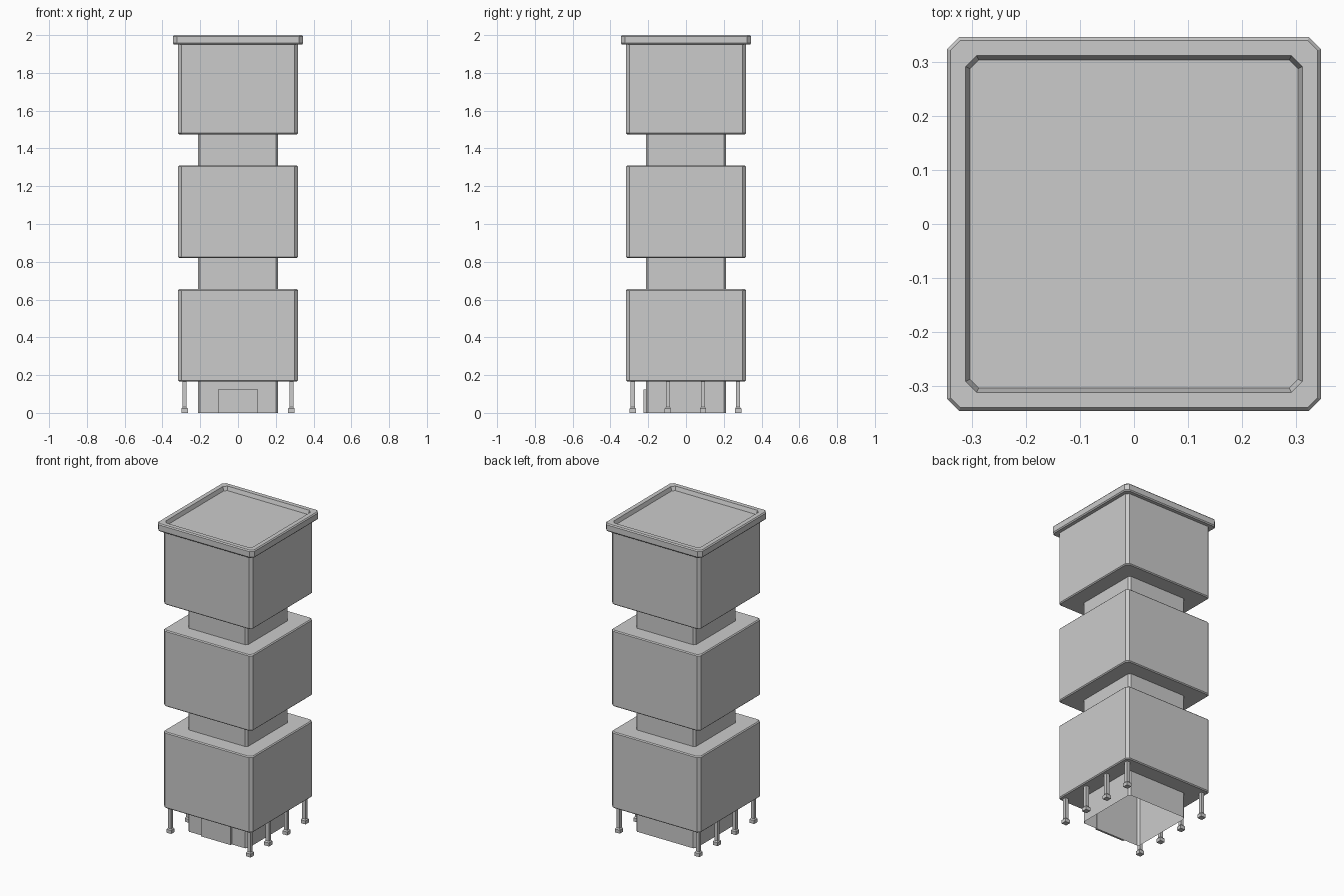
import bpy
import bmesh

cube = bpy.data.objects.get("Cube")
if cube:
    bpy.data.objects.remove(cube, do_unlink=True)

# Single plain grey for every part
grey = bpy.data.materials.new("plain_grey")
grey.use_nodes = True
colour = (0.6, 0.6, 0.6, 1)
grey.diffuse_color = colour
grey.node_tree.nodes["Principled BSDF"].inputs["Base Color"].default_value = colour


def octagon(half, cut, z):
    """Square outline with its corners cut off."""
    a, b = half, half - cut
    outline = [(a, -b), (a, b), (b, a), (-b, a), (-a, b), (-a, -b), (-b, -a), (b, -a)]
    return [(x, y, z) for x, y in outline]


def square(half, z, x=0, y=0):
    return [(x + i * half, y + j * half, z) for i, j in ((-1, -1), (1, -1), (1, 1), (-1, 1))]


def loft(name, rings, cap_bottom=False, cap_top=False):
    """Join a stack of outlines with flat faces."""
    bm = bmesh.new()
    loops = [[bm.verts.new(p) for p in ring] for ring in rings]
    for low, high in zip(loops, loops[1:]):
        n = len(low)
        for i in range(n):
            j = (i + 1) % n
            bm.faces.new((low[i], low[j], high[j], high[i]))
    if cap_bottom:
        bm.faces.new(loops[0][::-1])
    if cap_top:
        bm.faces.new(loops[-1])
    mesh = bpy.data.meshes.new(name)
    bm.to_mesh(mesh)
    bm.free()
    mesh.materials.append(grey)
    obj = bpy.data.objects.new(name, mesh)
    bpy.context.collection.objects.link(obj)
    return obj


CORE, HALF, CUT, EDGE = 0.213, 0.317, 0.018, 0.006

# Hollow central core, open at the bottom
loft("core", [octagon(CORE, 0.013, 0), octagon(CORE, 0.013, 1.48)], cap_top=True)

# Three wide storeys wrapped around the core
for name, low, high in (("lower", 0.165, 0.655), ("middle", 0.82, 1.31), ("upper", 1.475, 1.957)):
    loft(name + "_storey", [
        octagon(CORE, 0.013, low),
        octagon(HALF - EDGE, CUT, low),
        octagon(HALF, CUT, low + EDGE),
        octagon(HALF, CUT, high - EDGE),
        octagon(HALF - EDGE, CUT, high),
        octagon(CORE, 0.013, high),
    ])

# Overhanging roof rim with a sunken roof deck
loft("roof_rim", [
    octagon(0.30, CUT, 1.95),
    octagon(0.339, 0.018, 1.95),
    octagon(0.345, 0.022, 1.957),
    octagon(0.345, 0.022, 1.993),
    octagon(0.339, 0.018, 2.0),
    octagon(0.311, 0.02, 2.0),
    octagon(0.303, 0.016, 1.975),
], cap_top=True)

# Door slab on the front of the core
door = loft("front_door", [
    [(x, y, z) for x, y in ((-0.105, -0.225), (0.105, -0.225), (0.105, -0.212), (-0.105, -0.212))]
    for z in (0, 0.125)
], cap_bottom=True, cap_top=True)

# Four footed posts along each side
for side, x in (("left", 0.283), ("right", -0.283)):
    for i in range(4):
        y = -0.282 + i * 0.186
        loft(f"{side}_post_{i + 1}", [
            square(0.017, 0, x, y),
            square(0.017, 0.022, x, y),
            square(0.011, 0.03, x, y),
            square(0.011, 0.17, x, y),
        ], cap_bottom=True, cap_top=True)
